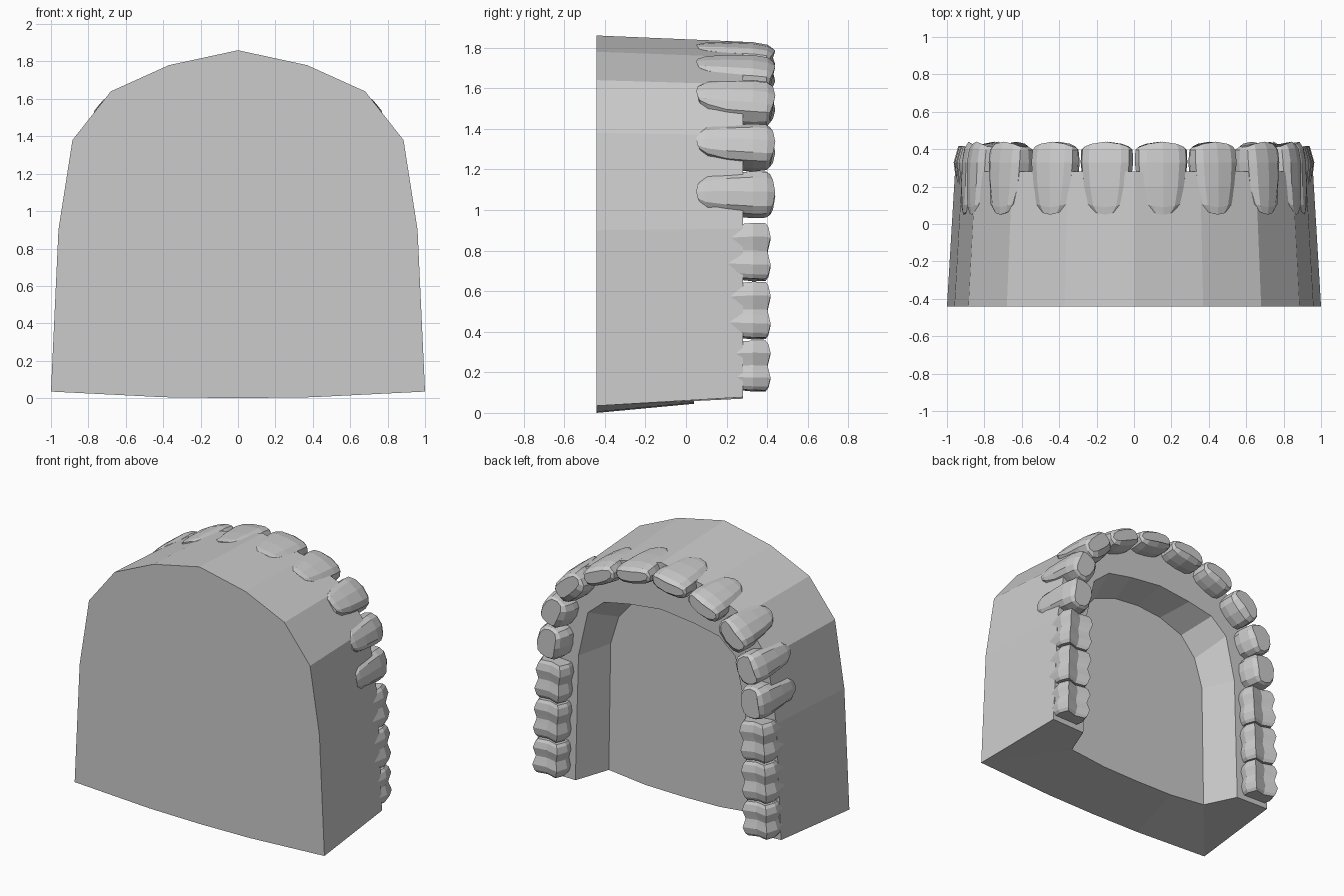
import bpy, bmesh
from math import sin, cos, radians, tau, copysign

if "Cube" in bpy.data.objects:
    bpy.data.objects.remove(bpy.data.objects["Cube"])


def finish(name, bm, mirrored=False):
    bmesh.ops.recalc_face_normals(bm, faces=bm.faces)
    mesh = bpy.data.meshes.new(name)
    bm.to_mesh(mesh)
    bm.free()
    ob = bpy.data.objects.new(name, mesh)
    bpy.context.collection.objects.link(ob)
    if mirrored:
        ob.modifiers.new("Mirror", "MIRROR").use_mirror_merge = False
    return ob


def bridge(bm, a, b, closed):
    n = len(a)
    for i in range(n if closed else n - 1):
        j = (i + 1) % n
        bm.faces.new((a[i], a[j], b[j], b[i]))


def arch(bm, half, y):
    # full arch from the right end over the top to the left end
    pts = half + [(-x, z) for x, z in reversed(half[:-1])]
    return [bm.verts.new((x, y, z)) for x, z in pts]


# Plaster base: tapered outer wall, horseshoe rim, sunken palate
outline = [(1, .035), (.96, .9), (.885, 1.38), (.68, 1.64), (.37, 1.78), (0, 1.86)]
rim = [(.69, .07), (.665, .98), (.59, 1.31), (.46, 1.42), (.26, 1.46), (0, 1.49)]
floor = [(.59, .08), (.575, 1.0), (.51, 1.21), (.39, 1.35), (.2, 1.42), (0, 1.44)]
bm = bmesh.new()
F = arch(bm, outline, -.44)
B = arch(bm, [(x * .957, 1.1 + (z - 1.1) * .96) for x, z in outline], .28)
R = arch(bm, rim, .28)
P = arch(bm, floor, .04)
for a, b in ((F, B), (B, R), (R, P)):
    bridge(bm, a, b, False)
low = [bm.verts.new((x, -.44, z)) for x, z in ((-.4, .005), (0, 0), (.4, .005))]
mid = [bm.verts.new((x, .04, z)) for x, z in ((-.3, .05), (0, .045), (.3, .05))]
bm.faces.new(F + low)
bm.faces.new(P + mid)
# underside: strip below the palate plus one piece under each end of the arch
front = [F[-1]] + low + [F[0]]
back = [P[-1]] + mid + [P[0]]
bridge(bm, front, back, False)
bm.faces.new((F[0], B[0], R[0], P[0]))
bm.faces.new((F[-1], P[-1], R[-1], B[-1]))
finish("cast_base", bm)


def loft(name, rings, x, z, angle):
    # rings hold (along arch, outward, y) points placed at a spot on the arch
    a = radians(angle)
    bm = bmesh.new()
    vs = [[bm.verts.new((x + n * cos(a) - u * sin(a), y, z + n * sin(a) + u * cos(a)))
           for u, n, y in ring] for ring in rings]
    for p, q in zip(vs, vs[1:]):
        bridge(bm, p, q, True)
    bm.faces.new(vs[0])
    bm.faces.new(vs[-1])
    finish(name, bm, True)


def soft(v):
    return copysign(abs(v) ** .7, v)


def front_tooth(name, x, z, angle, width, depth, tip):
    # levels: y, width factor, inner face, outer face, bend of the ring
    levels = [(.05, .45, -.05, .008, .02), (.09, .72, -.08, .014, .02),
              (.2, .9, -depth, .018, 0), (.33, 1, -depth, .014, 0),
              (.405, .98, -depth * .9, 0, -.01),
              (.44, .88, -tip, -.02, -.03)]
    rings = []
    for y, w, inner, outer, bend in levels:
        ring = []
        for i in range(12):
            t = tau * i / 12
            c, s = soft(cos(t)), soft(sin(t))
            ring.append((c * w * width / 2,
                         (inner + outer) / 2 + s * (outer - inner) / 2,
                         y + bend * c * c))
        rings.append(ring)
    loft(name, rings, x, z, angle)


def molar(name, x, z, angle, width):
    # rows across the tooth; cusps rise and bulge at the quarter points
    rings = []
    for t, wave in ((-1, -1), (-.85, .1), (-.5, 1), (-.2, .2), (0, -.3),
                    (.2, .2), (.5, 1), (.85, .1), (1, -1)):
        u, b, h = t * width / 2, .012 * wave, .012 * wave
        rings.append([(u * .9, -.02 + b, .17), (u, b, .33), (u, -.025 + b, .405 + h),
                      (u, -.11, .385 + h), (u, -.195 - b, .405 + h),
                      (u, -.22 - b, .33), (u * .9, -.2 - b, .2)])
    loft(name, rings, x, z, angle)


# Teeth of one side, mirrored to the other
for row in (("central_incisor", .155, 1.805, 80, .285, .13, .09),
            ("lateral_incisor", .445, 1.725, 66, .265, .14, .1),
            ("canine", .71, 1.58, 47, .25, .18, .12),
            ("first_premolar", .862, 1.345, 24, .22, .2, .15),
            ("second_premolar", .905, 1.09, 9, .235, .2, .16)):
    front_tooth(*row)
for row in (("first_molar", .93, .8, 4, .275),
            ("second_molar", .943, .51, 3, .275),
            ("third_molar", .95, .235, 2, .245)):
    molar(*row)
